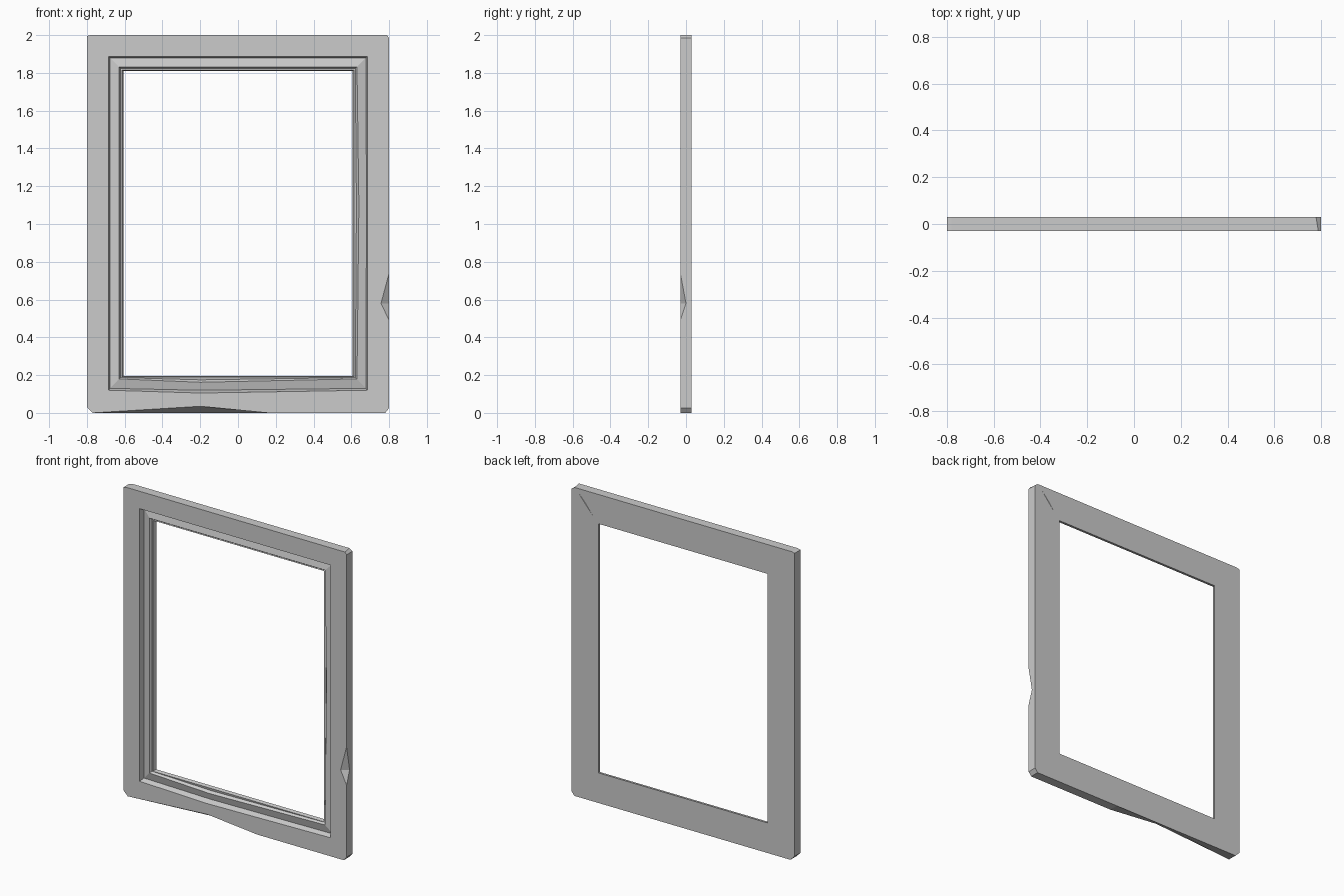
import bpy, bmesh

if "Cube" in bpy.data.objects:
    bpy.data.objects.remove(bpy.data.objects["Cube"])

FRONT, BACK = -0.03, 0.03
bm = bmesh.new()


def ring(points, y):
    return [bm.verts.new((x, y, z)) for x, z in points]


def ring_edges(verts):
    pairs = zip(verts, verts[1:] + verts[:1])
    return [bm.edges.get(p) or bm.edges.new(p) for p in pairs]


def bridge(a, b):
    for i in range(len(a)):
        j = (i + 1) % len(a)
        bm.faces.new((a[i], a[j], b[j], b[i]))


def moulding(half, low, high, y, sag_z, sag_x):
    # rectangle with a worn bottom rail and a worn right stile
    return ring([(-half, low), (-0.2, low - sag_z), (half, low),
                 (half + sag_x, 1.1), (half, high), (-half, high)], y)


# outer outline: clipped corners, worn bottom edge and a chip in the right edge
CHIP, WORN = 6, 1
outline = [(-0.77, 0), (-0.2, 0.035), (0.16, 0), (0.78, 0), (0.8, 0.025),
           (0.8, 0.49), (0.757, 0.58), (0.8, 0.74), (0.8, 1.985), (0.788, 2),
           (-0.78, 2), (-0.8, 1.995), (-0.8, 0.03)]
back_outline = list(outline)
back_outline[WORN] = (-0.2, 0)
back_outline[9] = (0.778, 2)
del back_outline[CHIP]
front = ring(outline, FRONT)
back = ring(back_outline, BACK)

# outer side walls
matched = front[:CHIP] + front[CHIP + 1:]
for i in range(len(back)):
    j = (i + 1) % len(back)
    if i == CHIP - 1:
        apex = bm.verts.new((0.8, 0, 0.58))
        bm.faces.new((matched[i], front[CHIP], apex))
        bm.faces.new((front[CHIP], matched[j], apex))
        bm.faces.new((matched[i], apex, matched[j], back[j], back[i]))
    else:
        bm.faces.new((matched[i], matched[j], back[j], back[i]))

# stepped moulding from the front face to the opening
steps = [moulding(0.685, 0.120, 1.887, FRONT, 0.015, 0.0),
         moulding(0.677, 0.130, 1.880, 0.004, 0.010, 0.003),
         moulding(0.630, 0.180, 1.832, -0.008, 0.018, 0.010),
         moulding(0.621, 0.187, 1.822, 0.008, 0.012, 0.006),
         moulding(0.614, 0.190, 1.816, 0.006, 0.0, 0.0),
         moulding(0.607, 0.195, 1.810, BACK, 0.0, 0.0)]
for a, b in zip(steps, steps[1:]):
    bridge(a, b)

# hairline crack in the back, near one corner
crack = ring([(0.75, 1.973), (0.702, 1.914), (0.65, 1.855), (0.698, 1.916)], BACK)
crack_floor = bm.verts.new((0.70, BACK - 0.006, 1.915))
for a, b in zip(crack, crack[1:] + crack[:1]):
    bm.faces.new((a, b, crack_floor))

# flat front and back faces, with their holes
bmesh.ops.triangle_fill(bm, use_beauty=True,
                        edges=ring_edges(front) + ring_edges(steps[0]))
bmesh.ops.triangle_fill(bm, use_beauty=True,
                        edges=ring_edges(back) + ring_edges(steps[-1]) + ring_edges(crack))
bmesh.ops.recalc_face_normals(bm, faces=bm.faces[:])

mesh = bpy.data.meshes.new("worn_frame")
bm.to_mesh(mesh)
bm.free()
bpy.context.collection.objects.link(bpy.data.objects.new("worn_frame", mesh))
